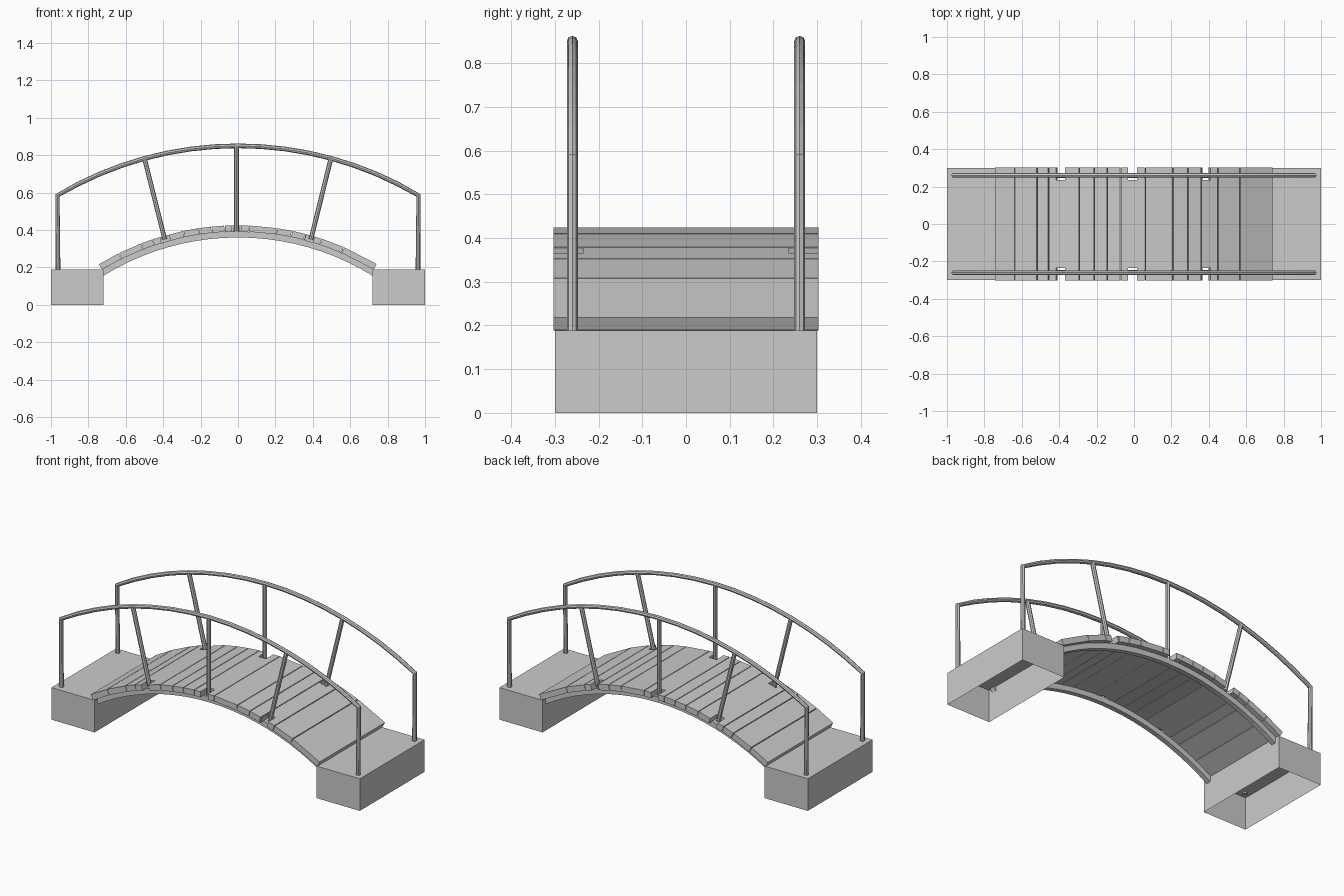
import bpy, bmesh, math
from mathutils import Vector

if "Cube" in bpy.data.objects:
    bpy.data.objects.remove(bpy.data.objects["Cube"])

CZ = -1.007                                  # centre height of the deck arc
R_IN, R_MID, R_OUT = 1.367, 1.399, 1.432     # stringer bottom, stringer top, plank top
POST_Y, PIPE = 0.26, 0.0125


def add_object(name, bm):
    bmesh.ops.recalc_face_normals(bm, faces=bm.faces)
    me = bpy.data.meshes.new(name)
    bm.to_mesh(me)
    bm.free()
    ob = bpy.data.objects.new(name, me)
    bpy.context.collection.objects.link(ob)
    return ob


def prism(name, outline, offset):
    # flat outline pushed along an offset vector
    bm = bmesh.new()
    face = bm.faces.new([bm.verts.new(p) for p in outline])
    ext = bmesh.ops.extrude_face_region(bm, geom=[face], use_keep_orig=True)
    moved = [v for v in ext['geom'] if isinstance(v, bmesh.types.BMVert)]
    bmesh.ops.translate(bm, verts=moved, vec=offset)
    return add_object(name, bm)


def pipe(name, points):
    cu = bpy.data.curves.new(name, 'CURVE')
    cu.dimensions = '3D'
    cu.bevel_depth = PIPE
    cu.bevel_resolution = 2
    cu.use_fill_caps = True
    sp = cu.splines.new('POLY')
    sp.points.add(len(points) - 1)
    for p, co in zip(sp.points, points):
        p.co = (*co, 1)
    sp.use_smooth = False
    ob = bpy.data.objects.new(name, cu)
    bpy.context.collection.objects.link(ob)
    return ob


def arc(r, ang, y=0.0):
    return Vector((r * math.sin(ang), y, CZ + r * math.cos(ang)))


# end blocks, hollow and open underneath
for name, x in (("left_block", -0.86), ("right_block", 0.86)):
    bm = bmesh.new()
    bmesh.ops.create_cube(bm, size=1)
    bmesh.ops.scale(bm, verts=bm.verts, vec=(0.28, 0.6, 0.188))
    bmesh.ops.translate(bm, verts=bm.verts, vec=(x, 0, 0.094))
    bm.normal_update()
    bmesh.ops.delete(bm, geom=[f for f in bm.faces if f.normal.z < -0.5],
                     context='FACES_ONLY')
    add_object(name, bm)

# deck planks, flat boards of mixed width, notched around the middle posts
notches = [(-0.417, -0.369), (-0.032, 0.016), (0.367, 0.408)]
bounds = [-0.745, -0.637, -0.519, -0.457, -0.293, -0.213, -0.143, -0.072,
          0.059, 0.209, 0.289, 0.360, 0.449, 0.567, 0.743]
for i, (x0, x1) in enumerate(zip(bounds, bounds[1:])):
    a = arc(R_OUT, math.asin((x0 + 0.002) / R_OUT))
    b = arc(R_OUT, math.asin((x1 - 0.002) / R_OUT))
    t = (b - a).normalized()
    down = Vector((t.z, 0, -t.x)) * (R_OUT - R_MID)

    def at(x, y):
        p = a.lerp(b, (x - a.x) / (b.x - a.x))
        return Vector((p.x, y, p.z))
    edge = [(a.x, 0.303)]
    for n0, n1 in notches:
        if x0 < n0 and n1 < x1:
            edge += [(n0, 0.303), (n0, 0.236), (n1, 0.236), (n1, 0.303)]
    edge.append((b.x, 0.303))
    outline = [at(x, y) for x, y in edge] + [at(x, -y) for x, y in reversed(edge)]
    prism(f"deck_plank_{i + 1}", outline, down)

# each side: curved stringer, handrail with end posts, and three middle posts
N = 20
half = math.asin(0.735 / R_MID)
angles = [-half + 2 * half * k / N for k in range(N + 1)]
RAIL_R, RAIL_C = 1.89, -1.04
rail_half = math.asin(0.965 / RAIL_R)
for side, s in (("front", -1), ("back", 1)):
    y = s * POST_Y
    outline = [arc(R_IN, a, y - 0.014) for a in angles]
    outline += [arc(R_MID, a, y - 0.014) for a in reversed(angles)]
    prism(f"{side}_stringer", outline, (0, 0.028, 0))

    rail = [(-0.962, y, 0.18)]
    for k in range(17):
        a = -rail_half + 2 * rail_half * k / 16
        rail.append((RAIL_R * math.sin(a), y, RAIL_C + RAIL_R * math.cos(a)))
    rail.append((0.962, y, 0.18))
    pipe(f"{side}_handrail", rail)

    for i, (xb, zb, xt, zt) in enumerate([(-0.392, 0.35, -0.5, 0.783),
                                          (-0.008, 0.385, -0.008, 0.85),
                                          (0.39, 0.35, 0.497, 0.783)]):
        pipe(f"{side}_post_{i + 1}", [(xb, y, zb), (xt, y, zt)])
